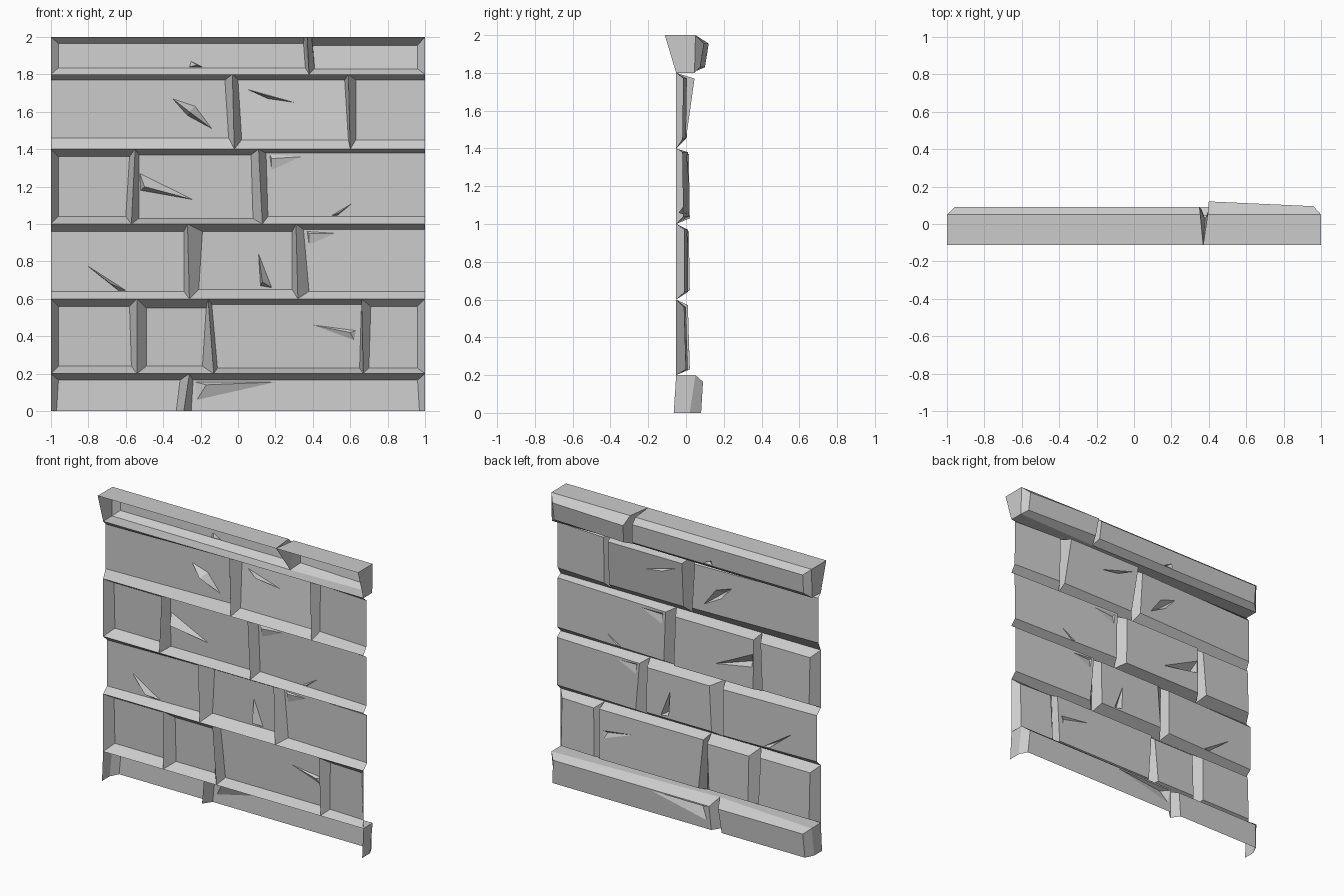
import bpy, bmesh
from mathutils import Vector

cube = bpy.data.objects.get("Cube")
if cube:
    bpy.data.objects.remove(cube, do_unlink=True)

stone = bpy.data.materials.new("grey_stone")
stone.use_nodes = True
grey = (0.6, 0.6, 0.6, 1)
stone.diffuse_color = grey
stone.node_tree.nodes["Principled BSDF"].inputs["Base Color"].default_value = grey

GROOVE = -0.052  # depth of the mortar grooves


# Open tray: outer edge in the groove, optional rim, raised face with gouges
# left, right: groove x at bottom and top; face: (x at four corners, z low, z high)
# depth: face y at bottom and top; tilt: change of y from left to right
# valley: y of a shallow joint at bottom and top of the rim
def brick(name, left, right, low, high, face, depth, tilt=0, open_sides="",
          gouges=(), back=(GROOVE, GROOVE), rim=None, valley=(None, None)):
    bm = bmesh.new()
    (lb, rb, rt, lt), fl, fh = face

    def face_y(x, z):
        s = (z - fl) / (fh - fl)
        return depth[0] + (depth[1] - depth[0]) * s + tilt * (x - lb) / (rb - lb)

    outline = [(left[0], low), (right[0], low), (right[1], high), (left[1], high)]
    inner = [(lb, fl), (rb, fl), (rt, fh), (lt, fh)]
    rings = [[Vector((x, back[i > 1], z)) for i, (x, z) in enumerate(outline)]]
    shallow = set()                           # rim corners lying in a shallow joint
    if rim:
        ring = []
        for i, ((x, z), (u, v)) in enumerate(zip(outline, inner)):
            y = rim[i > 1]
            if abs(x) < 1:                    # joints slope inward, end caps stay flat
                if valley[i > 1] is None:
                    x += (u - x) * 0.8
                else:
                    y = valley[i > 1]
                    shallow.add(i)
            ring.append(Vector((x, y, z)))
        rings.append(ring)
    rings.append([Vector((x, face_y(x, z), z)) for x, z in inner])
    loops = [[bm.verts.new(p) for p in ring] for ring in rings]

    # Sloping sides; a shallow joint leaves out the part behind it
    for level, (a, b) in enumerate(zip(loops, loops[1:])):
        for i, side in enumerate("brtl"):
            if side in open_sides:
                continue
            j = (i + 1) % 4
            corners = [a[i], a[j], b[j], b[i]]
            if level == 0 and side in "lr":
                corners = [v for v in corners
                           if not any(v is a[k] for k in shallow & {i, j})]
            if len(corners) > 2:
                bm.faces.new(corners)

    # Broad face, with each gouge sunk to a point
    def ring_edges(vs):
        return [bm.edges.get((a, b)) or bm.edges.new((a, b))
                for a, b in zip(vs, vs[1:] + vs[:1])]

    if gouges:
        edges = ring_edges(loops[-1])
        holes = []
        for sink, tip, points in gouges:
            hole = [bm.verts.new((x, face_y(x, z), z)) for x, z in points]
            edges += ring_edges(hole)
            holes.append((hole, bm.verts.new((tip[0], face_y(*tip) - sink, tip[1]))))
        bmesh.ops.triangle_fill(bm, use_beauty=True, use_dissolve=False,
                                edges=edges, normal=(0, 1, 0))
        for hole, tip in holes:
            for a, b in zip(hole, hole[1:] + hole[:1]):
                bm.faces.new((a, b, tip))
    else:
        bm.faces.new(loops[-1])

    # Turn every face outward
    bm.normal_update()
    middle = Vector(((lb + rb) / 2, 0, (low + high) / 2))
    for f in bm.faces:
        n = f.normal
        out = n.y if abs(n.y) > 0.01 else n.dot(f.calc_center_median() - middle)
        if out < 0:
            f.normal_flip()
    mesh = bpy.data.meshes.new(name)
    bm.to_mesh(mesh)
    bm.free()
    mesh.materials.append(stone)
    bpy.context.collection.objects.link(bpy.data.objects.new(name, mesh))


# A row of bricks; joints are (x at bottom, x at top) between neighbours
def course(name, low, high, joints, bricks, **common):
    ends = [(-1, -1)] + joints + [(1, 1)]
    for i, options in enumerate(bricks):
        brick(f"{name}_brick_{i + 1}", ends[i], ends[i + 1], low, high, **common, **options)


# Base course, open underneath
course("base", 0, 0.2, [(-0.29, -0.26)], [
    dict(face=((-0.97, -0.33, -0.31, -0.96), 0, 0.165), depth=(0.08, 0.09)),
    dict(face=((-0.25, 0.97, 0.96, -0.24), 0, 0.165), depth=(0.08, 0.09),
         gouges=[(0.03, (-0.17, 0.14), [(-0.23, 0.155), (-0.22, 0.06), (0.2, 0.155)])]),
], back=(-0.065, GROOVE), rim=(0.02, 0.05), valley=(0.02, 0), open_sides="b")

# Second course
course("second", 0.2, 0.6, [(-0.54, -0.54), (-0.13, -0.16), (0.67, 0.66)], [
    dict(face=((-0.96, -0.57, -0.58, -0.96), 0.24, 0.56), depth=(0.02, 0.01)),
    dict(face=((-0.49, -0.19, -0.17, -0.49), 0.24, 0.55), depth=(0.02, 0.01)),
    dict(face=((-0.11, 0.65, 0.66, -0.14), 0.23, 0.57), depth=(0.02, 0.01),
         gouges=[(0.015, (0.6, 0.42), [(0.4, 0.46), (0.62, 0.38), (0.63, 0.43)])]),
    dict(face=((0.7, 0.96, 0.96, 0.71), 0.23, 0.56), depth=(0.01, 0), tilt=-0.01),
])

# Third course, open at both ends
course("third", 0.6, 1, [(-0.26, -0.27), (0.32, 0.31)], [
    dict(face=((-1, -0.29, -0.29, -1), 0.64, 0.96), depth=(-0.01, -0.01), tilt=0.02,
         open_sides="l",
         gouges=[(0.05, (-0.68, 0.68), [(-0.81, 0.78), (-0.64, 0.645), (-0.6, 0.645)])]),
    dict(face=((-0.21, 0.29, 0.29, -0.19), 0.65, 0.96), depth=(0.02, 0.015),
         gouges=[(0.05, (0.13, 0.69), [(0.11, 0.84), (0.12, 0.67), (0.18, 0.66)])]),
    dict(face=((0.38, 1, 1, 0.35), 0.64, 0.97), depth=(0.01, 0.01), tilt=-0.02,
         open_sides="r",
         gouges=[(0.012, (0.38, 0.95), [(0.37, 0.96), (0.38, 0.89), (0.52, 0.95)])]),
])

# Fourth course, open at the right end
course("fourth", 1, 1.4, [(-0.57, -0.55), (0.13, 0.11)], [
    dict(face=((-0.96, -0.6, -0.58, -0.96), 1.04, 1.36), depth=(0.02, 0.01)),
    dict(face=((-0.53, 0.08, 0.07, -0.53), 1.03, 1.37), depth=(0.02, 0.015),
         gouges=[(0.05, (-0.5, 1.2), [(-0.525, 1.27), (-0.52, 1.18), (-0.24, 1.13)])]),
    dict(face=((0.16, 1, 1, 0.15), 1.04, 1.38), depth=(0.015, 0.01), tilt=-0.03,
         open_sides="r",
         gouges=[(0.04, (0.54, 1.06), [(0.5, 1.045), (0.53, 1.045), (0.61, 1.11)]),
                 (0.012, (0.18, 1.35), [(0.17, 1.37), (0.18, 1.29), (0.34, 1.36)])]),
])

# Fifth course, open at both ends
course("fifth", 1.4, 1.8, [(-0.02, -0.03), (0.6, 0.59)], [
    dict(face=((-1, -0.05, -0.07, -1), 1.46, 1.77), depth=(-0.025, -0.025), tilt=0.03,
         open_sides="l",
         gouges=[(0.05, (-0.26, 1.6), [(-0.35, 1.67), (-0.27, 1.58), (-0.14, 1.51),
                                       (-0.23, 1.63)])]),
    dict(face=((0.02, 0.59, 0.57, 0), 1.45, 1.77), depth=(0, 0.045),
         gouges=[(0.04, (0.14, 1.69), [(0.05, 1.72), (0.16, 1.67), (0.3, 1.65)])]),
    dict(face=((0.63, 1, 1, 0.63), 1.45, 1.77), depth=(0, 0.005), tilt=-0.02,
         open_sides="r"),
])

# Coping course with a flat top reaching forward
course("coping", 1.8, 2, [(0.38, 0.37)], [
    dict(face=((-0.96, 0.36, 0.35, -0.96), 1.835, 1.965), depth=(0.08, 0.09),
         gouges=[(0.03, (-0.22, 1.85), [(-0.26, 1.84), (-0.19, 1.84), (-0.25, 1.87)])]),
    dict(face=((0.41, 0.96, 0.96, 0.4), 1.83, 1.955), depth=(0.1, 0.12), tilt=-0.025),
], back=(GROOVE, -0.112), rim=(0.045, 0.05), valley=(0.03, None))
